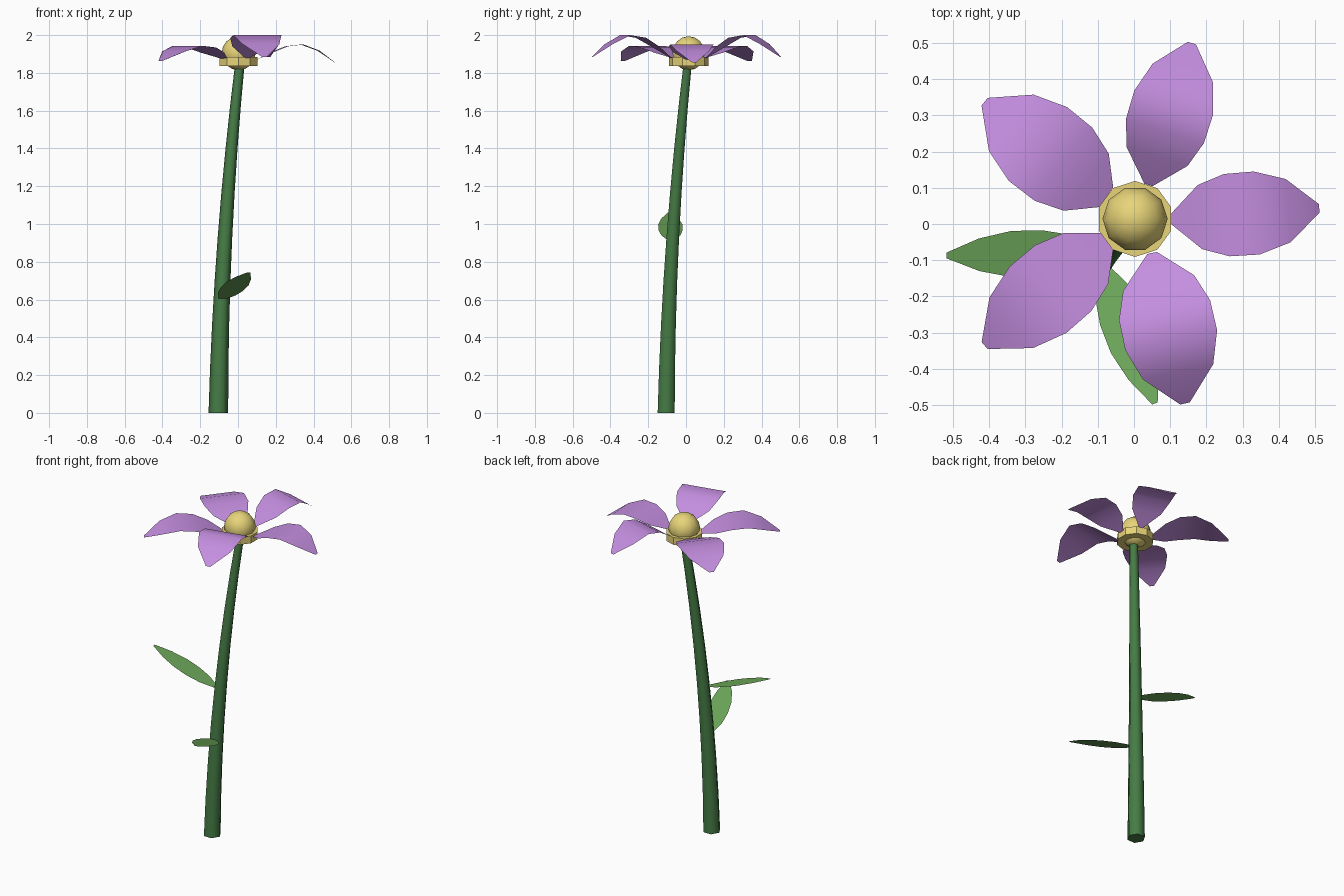
import bpy, bmesh, math
from mathutils import Vector

if "Cube" in bpy.data.objects:
    bpy.data.objects.remove(bpy.data.objects["Cube"])


def material(name, rgb):
    m = bpy.data.materials.new(name)
    m.diffuse_color = (*rgb, 1)
    m.use_nodes = True
    m.node_tree.nodes["Principled BSDF"].inputs["Base Color"].default_value = m.diffuse_color
    return m


PURPLE = material("petal_purple", (0.55, 0.27, 0.74))
YELLOW = material("centre_yellow", (0.80, 0.66, 0.19))
LEAF = material("leaf_green", (0.15, 0.38, 0.10))
STEM = material("stem_green", (0.06, 0.20, 0.06))


def finish(bm, name, mat, smooth=True):
    bmesh.ops.recalc_face_normals(bm, faces=bm.faces)
    me = bpy.data.meshes.new(name)
    for f in bm.faces:
        f.smooth = smooth
    bm.to_mesh(me)
    bm.free()
    me.materials.append(mat)
    ob = bpy.data.objects.new(name, me)
    bpy.context.collection.objects.link(ob)
    return ob


def blade(name, mat, base, tip, halves, height):
    """Thin petal or leaf: cross rows along base-tip, height(row, x, y) gives z."""
    bm = bmesh.new()
    base, tip = Vector(base), Vector(tip)
    side = (tip - base).normalized().orthogonal()
    prev = None
    for i, (t, h) in enumerate(zip((0, 0.2, 0.38, 0.58, 0.79, 1), halves)):
        c = base.lerp(tip, t)
        row = []
        for s in (-1, 1):
            p = c + side * h * s
            row.append(bm.verts.new((p.x, p.y, height(i, p.x, p.y))))
        if prev:
            bm.faces.new((prev[0], prev[1], row[1], row[0]))
        prev = row
    bmesh.ops.recalc_face_normals(bm, faces=bm.faces)
    ob = finish(bm, name, mat)
    if ob.data.polygons[2].normal.z < 0:
        ob.data.flip_normals()
    return ob


# Stem: tapering, gently bending six-sided tube
bm = bmesh.new()
prev = None
for k in range(9):
    t = k / 8
    bend = 0.025 * t + 0.09 * t * t
    r = 0.052 - 0.027 * t
    ring = [bm.verts.new((-0.104 + bend + r * math.cos(a), -0.105 + bend + r * math.sin(a), 1.86 * t))
            for a in (math.tau * j / 6 for j in range(6))]
    if prev:
        for j in range(6):
            bm.faces.new((prev[j], prev[(j + 1) % 6], ring[(j + 1) % 6], ring[j]))
    else:
        bm.faces.new(ring)
    prev = ring
bm.faces.new(prev)
stem = finish(bm, "stem", STEM)
for p in stem.data.polygons:
    p.use_smooth = len(p.vertices) == 4

# Flower centre: flat ten-sided disc with a low-poly ball through it
bpy.ops.mesh.primitive_cylinder_add(vertices=10, radius=0.105, depth=0.046, location=(0.003, 0.014, 1.86))
disc = bpy.context.object
disc.name = "flower_disc"
disc.data.materials.append(YELLOW)
bpy.ops.mesh.primitive_uv_sphere_add(segments=10, ring_count=8, radius=0.09,
                                     location=(0.003, 0.014, 1.904), rotation=(0, 0, math.pi / 10))
ball = bpy.context.object
ball.name = "flower_centre"
ball.data.materials.append(YELLOW)
bpy.ops.object.shade_smooth()

# Petals: base, tip, width scale, start height, arch height, tip height
WIDTHS = (0.012, 0.089, 0.114, 0.115, 0.088, 0.012)
ARCH = (0, 0.5, 0.88, 1, 0.6)
petals = [
    ((0.100, 0.013), (0.512, 0.043), 1.00, 1.87, 0.08, 1.856),
    ((0.040, 0.108), (0.160, 0.500), 0.99, 1.88, 0.12, 1.885),
    ((-0.062, 0.060), (-0.413, 0.338), 1.13, 1.87, 0.073, 1.862),
    ((-0.062, -0.035), (-0.413, -0.336), 1.05, 1.87, 0.073, 1.862),
    ((0.050, -0.080), (0.141, -0.496), 1.13, 1.88, 0.12, 1.885),
]
for n, (b, t, w, z0, arch, zt) in enumerate(petals):
    zs = [z0 + arch * a for a in ARCH] + [zt]
    blade(f"petal_{n + 1}", PURPLE, b, t, [h * w for h in WIDTHS], lambda i, x, y, zs=zs: zs[i])

# Leaves: flat blades sloping up and away from the stem
LEAF_W = (0.012, 0.05, 0.064, 0.064, 0.045, 0.008)
blade("upper_leaf", LEAF, (-0.09, -0.078), (-0.518, -0.087), LEAF_W,
      lambda i, x, y: 0.918 + 0.357 * (-0.115 - x))
blade("lower_leaf", LEAF, (-0.09, -0.11), (0.058, -0.496), LEAF_W,
      lambda i, x, y: 0.605 + 0.373 * (-0.125 - y))
